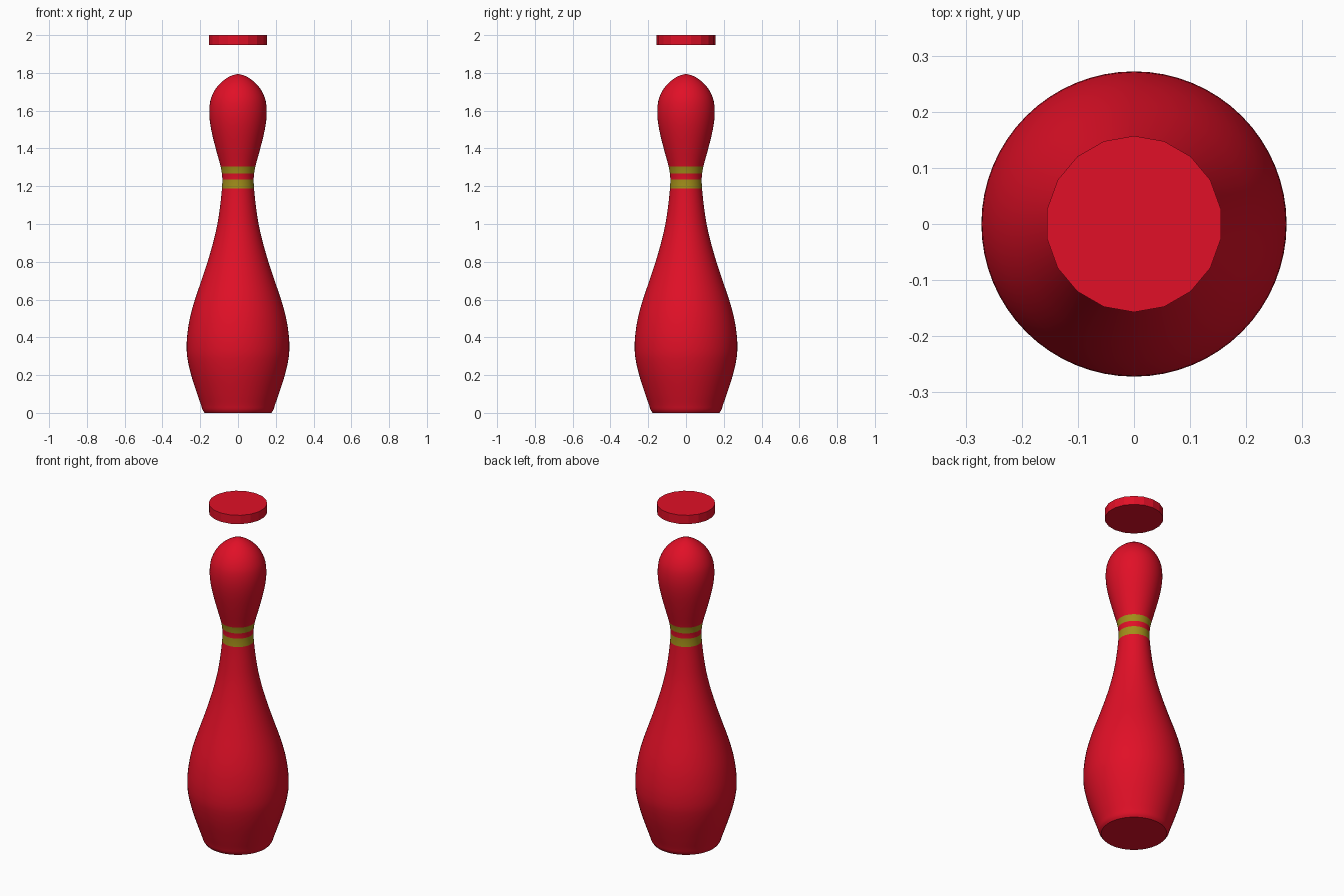
import bpy, bmesh, math
from mathutils import Vector

if "Cube" in bpy.data.objects:
    bpy.data.objects.remove(bpy.data.objects["Cube"])

SEGMENTS = 64


def material(name, color):
    mat = bpy.data.materials.new(name)
    mat.diffuse_color = (*color, 1)
    mat.use_nodes = True
    mat.node_tree.nodes["Principled BSDF"].inputs["Base Color"].default_value = mat.diffuse_color
    return mat


red = material("red", (0.75, 0.005, 0.02))
yellow = material("yellow", (0.36, 0.27, 0.01))


def smooth_profile(points, steps):
    """Smooth curve through (radius, height) points, using chord-length tangents."""
    pts = [Vector(p) for p in points]
    t = [0.0]
    for a, b in zip(pts, pts[1:]):
        t.append(t[-1] + (b - a).length)
    last = len(pts) - 1

    def tangent(i):
        a, b = max(i - 1, 0), min(i + 1, last)
        return (pts[b] - pts[a]) / (t[b] - t[a])

    out = []
    for i in range(last):
        h, m0, m1 = t[i + 1] - t[i], tangent(i), tangent(i + 1)
        for k in range(steps):
            u = k / steps
            out.append(pts[i] * (2*u**3 - 3*u*u + 1) + m0 * h * (u**3 - 2*u*u + u)
                       + pts[i + 1] * (3*u*u - 2*u**3) + m1 * h * (u**3 - u*u))
    return out + [pts[-1]]


# Pin outline: radius, height, from foot to crown (includes stripe edges)
outline = [(0.176, 0.0), (0.187, 0.015), (0.195, 0.04), (0.216, 0.1), (0.248, 0.2),
           (0.268, 0.29), (0.272, 0.35), (0.268, 0.42), (0.253, 0.51), (0.228, 0.6),
           (0.194, 0.7), (0.161, 0.8), (0.132, 0.9), (0.109, 1.0), (0.094, 1.1),
           (0.085, 1.187), (0.083, 1.236), (0.0855, 1.268), (0.092, 1.305),
           (0.118, 1.4), (0.142, 1.5), (0.152, 1.58), (0.147, 1.65), (0.128, 1.7),
           (0.099, 1.74), (0.063, 1.77), (0.033, 1.786), (0.0, 1.795)]
stripes = [(1.187, 1.236), (1.268, 1.305)]

# Pin body: lathe the outline, close foot and crown
bm = bmesh.new()
rings = []
for r, z in smooth_profile(outline, 3)[:-1]:
    rings.append([bm.verts.new((r * math.cos(a), r * math.sin(a), z))
                  for a in (2 * math.pi * i / SEGMENTS for i in range(SEGMENTS))])
crown = bm.verts.new((0, 0, outline[-1][1]))
bm.faces.new(rings[0][::-1])
for i in range(SEGMENTS):
    j = (i + 1) % SEGMENTS
    for low, high in zip(rings, rings[1:]):
        bm.faces.new((low[i], low[j], high[j], high[i]))
    bm.faces.new((rings[-1][i], rings[-1][j], crown))

# Neck stripes
for f in bm.faces:
    z = f.calc_center_median().z
    f.material_index = int(any(a < z < b for a, b in stripes))

mesh = bpy.data.meshes.new("pin_body")
bm.to_mesh(mesh)
bm.free()
mesh.materials.append(red)
mesh.materials.append(yellow)
pin = bpy.data.objects.new("pin_body", mesh)
bpy.context.collection.objects.link(pin)
bpy.context.view_layer.objects.active = pin
pin.select_set(True)
bpy.ops.object.shade_smooth_by_angle(angle=math.radians(40))

# Floating disc above the pin, faceted
bpy.ops.mesh.primitive_cylinder_add(vertices=18, radius=0.157, depth=0.052,
                                    location=(0, 0, 1.974))
disc = bpy.context.object
disc.name = "top_disc"
disc.data.materials.append(red)
